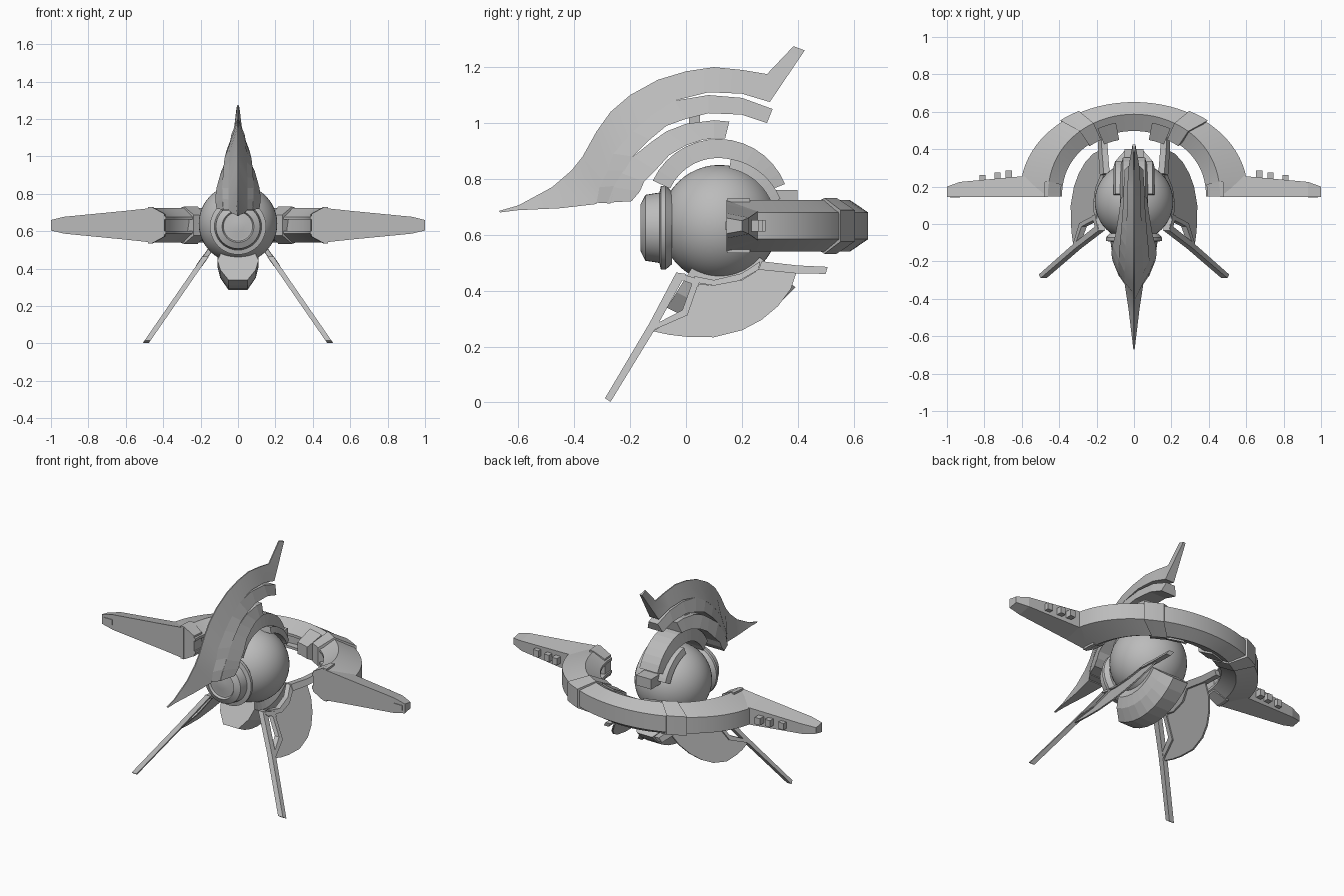
import bpy, bmesh, math

if "Cube" in bpy.data.objects:
    bpy.data.objects.remove(bpy.data.objects["Cube"])

grey = bpy.data.materials.new("hull grey")
grey.diffuse_color = (0.5, 0.5, 0.5, 1)
grey.use_nodes = True
grey.node_tree.nodes["Principled BSDF"].inputs["Base Color"].default_value = grey.diffuse_color


def build(name, verts, faces, smooth=None):
    """Mesh object with outward normals; smooth = sharp-edge angle in degrees."""
    me = bpy.data.meshes.new(name)
    me.from_pydata(verts, [], faces)
    bm = bmesh.new()
    bm.from_mesh(me)
    bmesh.ops.recalc_face_normals(bm, faces=bm.faces)
    bm.to_mesh(me)
    bm.free()
    me.materials.append(grey)
    if smooth:
        me.shade_smooth()
        me.set_sharp_from_angle(angle=math.radians(smooth))
    ob = bpy.data.objects.new(name, me)
    bpy.context.collection.objects.link(ob)
    return ob


def loft(name, sections, smooth=None):
    """Skin a row of equal-sized closed sections and cap both ends."""
    n = len(sections[0])
    verts = [p for s in sections for p in s]
    faces = [(i * n + j, i * n + (j + 1) % n, (i + 1) * n + (j + 1) % n, (i + 1) * n + j)
             for i in range(len(sections) - 1) for j in range(n)]
    faces += [tuple(range(n)), tuple(range(len(verts) - n, len(verts)))]
    return build(name, verts, faces, smooth)


def mirror(ob):
    ob.modifiers.new("Mirror", 'MIRROR')
    return ob


def band(name, rows, smooth=None):
    """Centred band; row = outer y, z, inner y, z, outer and inner half width."""
    return loft(name, [[(-wo, yo, zo), (wo, yo, zo), (wi, yi, zi), (-wi, yi, zi)]
                       for yo, zo, yi, zi, wo, wi in rows], smooth)


def arc_band(name, cy, cz, a0, a1, r0, r1, w0, w1, n=14):
    """Band round the body from angle a0 to a1; inner r0, outer r1."""
    rows = []
    for i in range(n + 1):
        a = math.radians(a0 + (a1 - a0) * i / n)
        c, s = math.cos(a), math.sin(a)
        rows.append((cy + r1 * c, cz + r1 * s, cy + r0 * c, cz + r0 * s, w1, w0))
    return band(name, rows)


def box(name, x0, x1, y0, y1, z0, z1):
    return loft(name, [[(x, y0, z0), (x, y1, z0), (x, y1, z1), (x, y0, z1)] for x in (x0, x1)])


# Body sphere
bpy.ops.mesh.primitive_uv_sphere_add(segments=48, ring_count=24, radius=0.21, location=(0, 0.12, 0.64))
body = bpy.context.object
body.name = "body_sphere"
body.data.materials.append(grey)
body.data.shade_smooth()

# Eye collar, turned round the y axis
profile = [(-0.05, 0.13), (-0.073, 0.15), (-0.09, 0.15), (-0.095, 0.126), (-0.145, 0.118),
           (-0.162, 0.085), (-0.15, 0.078), (-0.15, 0.066), (-0.158, 0.03)]
loft("eye_collar", [[(r * math.cos(k * math.pi / 20), y, 0.625 + r * math.sin(k * math.pi / 20))
                     for k in range(40)] for y, r in profile], 25)

# Crest: knife-edged fin, then two stepped layers below it
fin = [(-.67, .685, -.665, .68, .004), (-.6, .705, -.6, .688, .012), (-.48, .77, -.45, .695, .03),
       (-.41, .83, -.32, .71, .05), (-.37, .88, -.31, .77, .052), (-.32, .97, -.28, .83, .052),
       (-.27, 1.04, -.26, .89, .05), (-.2, 1.1, -.19, .97, .048), (-.1, 1.155, -.12, 1.03, .045),
       (0, 1.185, -.04, 1.08, .04), (.1, 1.2, .08, 1.11, .038), (.2, 1.19, .2, 1.105, .035),
       (.29, 1.175, .3, 1.075, .03), (.385, 1.275, .425, 1.26, .008)]
band("crest_fin", [(a, b, c, d, .003, w) for a, b, c, d, w in fin], 20)
middle = [(-.32, .715, -.27, .712, .085), (-.31, .77, -.255, .775, .085), (-.28, .83, -.22, .83, .085),
          (-.26, .89, -.19, .88, .082), (-.19, .97, -.13, .94, .078), (-.12, 1.03, -.07, .99, .072),
          (-.04, 1.08, .0, 1.015, .066), (.08, 1.1, .08, 1.035, .06), (.2, 1.09, .2, 1.03, .055),
          (.31, 1.05, .29, 1.0, .05)]
band("crest_middle_layer", [(a, b, c, d, w * .6, w) for a, b, c, d, w in middle])
inner = [(-.28, .715, -.195, .72, .115), (-.26, .77, -.165, .755, .12), (-.23, .82, -.15, .79, .12),
         (-.19, .88, -.11, .83, .115), (-.12, .935, -.06, .885, .1), (-.07, .97, 0, .92, .09),
         (0, .997, .06, .94, .08), (.1, 1.01, .1, .945, .075), (.155, 1.005, .14, .945, .07)]
band("crest_inner_layer", [(a, b, c, d, w * .7, w) for a, b, c, d, w in inner])
box("crest_strut", -.03, .03, .01, .05, .98, 1.05)

# Head cap, under-shell and rear clasp
arc_band("head_cap", .115, .685, 155, 22, .19, .258, .075, .06)
arc_band("head_under_shell", .12, .64, 80, 22, .2, .235, .11, .1, 10)
box("rear_clasp", -.05, .05, .27, .4, .7, .76)

# Keel: curved strip below the sphere, narrowing downwards
keel = []
for i in range(9):
    a = math.radians(238 + 82 * i / 8)
    c, s = math.cos(a), math.sin(a)
    keel.append([(x, .12 + r * c, .64 + r * s) for x, r in
                 ((-.09, .18), (-.11, .23), (-.095, .29), (-.05, .355),
                  (.05, .355), (.095, .29), (.11, .23), (.09, .18))])
loft("keel", keel)


# Halo: half ring with a grooved inner face; s runs 0 inner, 1 ridge, 2 outer
def ring_point(s, t):
    curves = [(.385, .35), (.46, .44), (.61, .505)]
    i = 0 if s < 1 else 1
    a, b = (curves[i][k] + (curves[i + 1][k] - curves[i][k]) * (s - i) for k in (0, 1))
    return a * math.cos(t), .147 + b * math.sin(t) ** .92


def ring_part(name, t0, t1, section, n):
    secs = []
    for i in range(n + 1):
        t = math.radians(t0 + (t1 - t0) * i / n)
        secs.append([(*ring_point(s, t), .632 + z) for s, z in section])
    return loft(name, secs, 20)


half = [(.4, .03), (0, .03), (0, .045), (1, .092), (2, .048)]
ring_part("halo", 0, 180, half + [(s, -z) for s, z in reversed(half)], 40)
collar = [(-.12, .04), (-.12, .055), (1, .1), (2.12, .056)]
collar += [(s, -z) for s, z in reversed(collar)]
mirror(ring_part("halo_collar", 51, 62, collar, 3))
cuff = [(.1, .045), (.1, .06), (1, .097), (1.15, .097)]
cuff += [(s, -z) for s, z in reversed(cuff)]
mirror(ring_part("halo_end_cuff", 0, 9, cuff, 2))
pad = [(-.45, .035), (.6, .085)]
mirror(ring_part("halo_inner_pad", 63, 77, pad + [(s, -z) for s, z in reversed(pad)], 3))

# Side wings, with small blocks on the rear edge and a tip lug
wing = [(.46, .3, .092), (.6, .255, .077), (.93, .225, .045), (1.0, .2, .028)]
mirror(loft("wing", [[(x, .145, .632 + h), (x, yb, .632 + h * .65),
                      (x, yb, .632 - h * .65), (x, .145, .632 - h)] for x, yb, h in wing]))
for i, x in enumerate((.67, .73, .81)):
    mirror(box(f"wing_block_{i + 1}", x - .017, x + .017, .21, .285 - .17 * (x - .67), .612, .652))
mirror(box("wing_tip_lug", .93, .985, .141, .16, .617, .647))


# Lower fins and legs lie in a plane leaning outwards
def slab(name, pts, t):
    secs = [[(.17 + (.47 - z) * .69 + d, y, z) for y, z in pts] for d in (-t, t)]
    return mirror(loft(name, secs))


slab("lower_fin", [(-.12, .255), (-.06, .242), (0, .235), (.1, .233), (.2, .258), (.27, .295), (.33, .345),
                   (.375, .405), (.395, .465), (.26, .475), (.2, .438), (.1, .418), (.04, .425),
                   (0, .32)], .005)
slab("fin_rim", [(.03, .43), (.1, .418), (.19, .435), (.26, .475), (.265, .505), (.2, .462),
                 (.1, .438), (.03, .452)], .014)
slab("fin_rear_rod", [(.26, .475), (.39, .462), (.5, .46), (.507, .485), (.4, .49), (.27, .505)], .016)
slab("leg", [(-.035, .465), (-.13, .285), (-.29, .015), (-.27, .002), (-.1, .28), (0, .46)], .016)
slab("leg_top_bar", [(-.035, .465), (.05, .44), (.045, .415), (-.02, .44)], .018)
slab("leg_rear_bar", [(.05, .44), (.005, .312), (-.015, .325), (.025, .435)], .014)
slab("leg_lower_bar", [(.005, .312), (-.125, .255), (-.1, .285), (-.01, .332)], .014)
